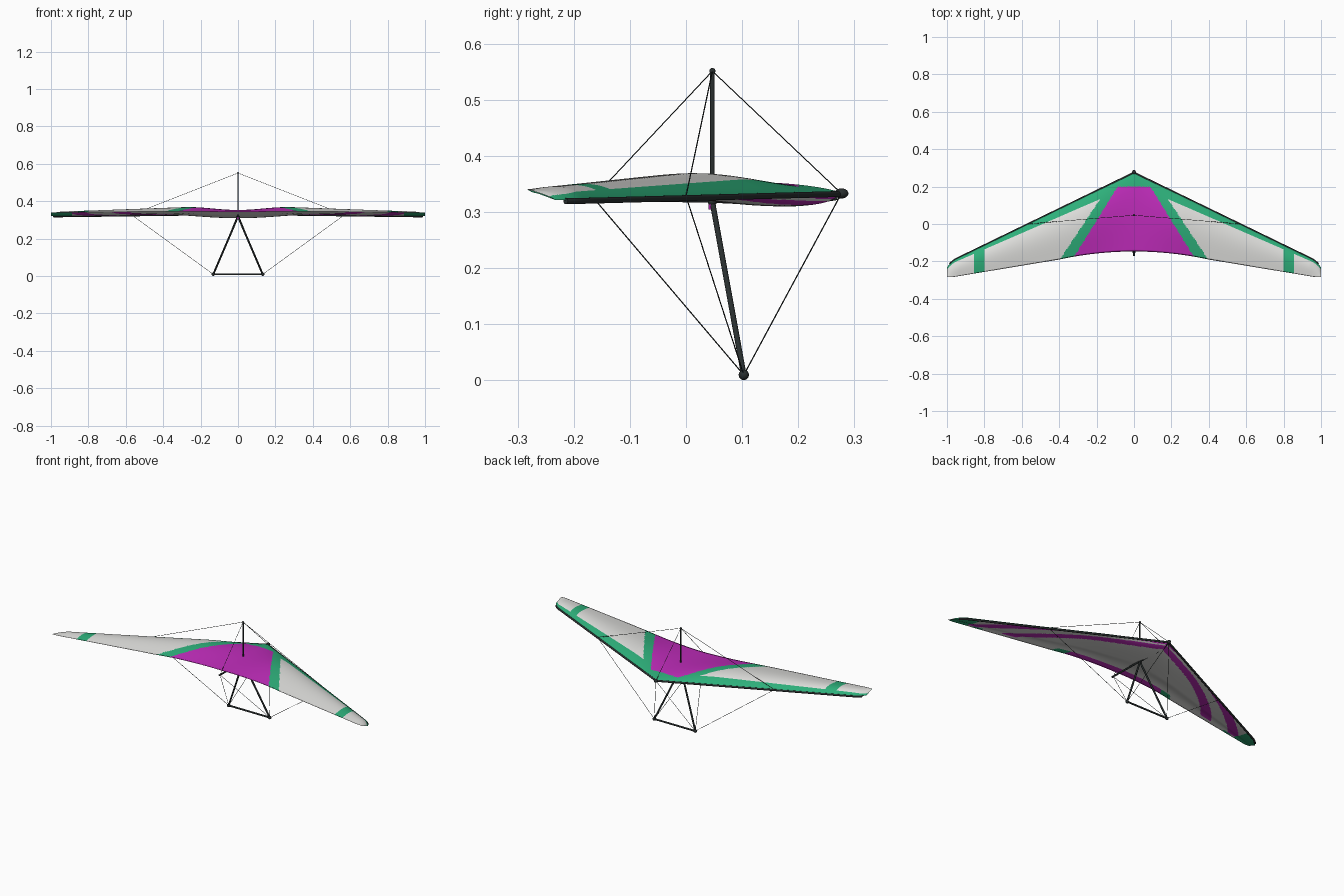
import bpy, bmesh, math
from mathutils import Vector

if "Cube" in bpy.data.objects:
    bpy.data.objects.remove(bpy.data.objects["Cube"])


def material(name, rgb):
    m = bpy.data.materials.new(name)
    m.diffuse_color = (*rgb, 1)
    m.use_nodes = True
    m.node_tree.nodes["Principled BSDF"].inputs["Base Color"].default_value = m.diffuse_color
    return m


WHITE = material("sail white", (0.74, 0.74, 0.72))
MAGENTA = material("sail magenta", (0.52, 0.025, 0.49))
GREEN = material("sail green", (0.027, 0.43, 0.195))
BLACK = material("frame black", (0.022, 0.028, 0.028))


def lerp(table, x):
    for (x0, y0), (x1, y1) in zip(table, table[1:]):
        if x <= x1:
            k = (x - x0) / (x1 - x0)
            return y0 + (y1 - y0) * k
    return table[-1][1]


# ---- sail shape: u is the distance from the centre, t runs nose to tail ----
def lead_y(u):
    return 0.275 - 0.485 * u - 0.022 * max(0, (u - 0.95) / 0.05) ** 2


def trail_y(u):
    if u < 0.4:
        return -0.147 - 0.043 * (u / 0.4) ** 2
    return -0.19 - 0.165 * (u - 0.4) + 0.006 * max(0, (u - 0.96) / 0.04) ** 2


def lead_z(u):
    return 0.334 - 0.013 * u


def trail_z(u):
    return lerp([(0, 0.342), (0.3, 0.346), (1, 0.340)], u)


def camber(u):
    return 0.0165 + 0.016 * math.sin(min(u / 0.27, 1) * math.pi / 2) ** 2 - 0.026 * max(0, u - 0.27) ** 1.0


def sail_point(x, t, upper):
    u = abs(x)
    y = lead_y(u) + (trail_y(u) - lead_y(u)) * t
    z = lead_z(u) + (trail_z(u) - lead_z(u)) * t
    tip = min(1, max(0, 1 - u) / 0.06) ** 0.5
    top = camber(u) * math.sin(math.pi * t ** 0.7) * (0.15 + 0.85 * tip)
    if upper:
        return Vector((x, y, z + top))
    belly = 0.004 + 0.022 * max(0, 1 - (u / 0.4) ** 2) ** 2
    low = -belly * math.sin(math.pi * min(1, t / 0.9) ** 0.55) * tip
    # rear strip is a single layer just under the top cloth
    k = min(1, max(0, (t - 0.6) / 0.3))
    k = k * k * (3 - 2 * k)
    return Vector((x, y, z + low * (1 - k) + (top - 0.0015 * (1 - t) / 0.1) * k))


def top_paint(u, y):
    band = lerp([(0, 0.075), (0.18, 0.055), (0.8, 0.022), (1, 0.012)], u)
    if y < min(0.2, 0.285 - u) and u < 0.14 + 0.62 * (0.115 - y):
        return 1
    if lead_y(u) - y < band or u < 0.18 + 0.667 * (0.135 - y):
        return 2
    return 2 if 0.80 < u < 0.855 else 0


def bottom_paint(u, y, t):
    if u > 0.89:
        return 2
    if t > 0.9:
        return top_paint(u, y)

    def stripe(v):
        return 0.43 - 1.4 * v - 1.6 * v * v
    if abs(u - stripe(y)) < 0.036 or abs(u - 0.235 - stripe(y + 0.065)) < 0.036:
        return 1
    return 0


def build_sail():
    nx, nt = 320, 56
    bm = bmesh.new()
    ts = [(j / nt) ** 1.4 for j in range(nt + 1)]
    xs = [-1 + 2 * i / nx for i in range(nx + 1)]
    for upper in (True, False):
        grid = [[bm.verts.new(sail_point(x, t, upper)) for t in ts] for x in xs]
        for i in range(nx):
            for j in range(nt):
                q = [grid[i][j], grid[i][j + 1], grid[i + 1][j + 1], grid[i + 1][j]]
                f = bm.faces.new(q if upper else q[::-1])
                f.smooth = True
                c = f.calc_center_median()
                tm = (ts[j] + ts[j + 1]) / 2
                f.material_index = top_paint(abs(c.x), c.y) if upper else bottom_paint(abs(c.x), c.y, tm)
    bmesh.ops.remove_doubles(bm, verts=bm.verts, dist=0.00005)
    me = bpy.data.meshes.new("sail")
    bm.to_mesh(me)
    bm.free()
    for m in (WHITE, MAGENTA, GREEN):
        me.materials.append(m)
    bpy.context.collection.objects.link(bpy.data.objects.new("sail", me))


def tube(name, pts, r, mat=BLACK, sides=3):
    """Round bar swept along a path, stored as a mesh."""
    cu = bpy.data.curves.new(name, 'CURVE')
    cu.dimensions = '3D'
    cu.bevel_depth = r
    cu.bevel_resolution = sides
    cu.use_fill_caps = True
    sp = cu.splines.new('POLY')
    sp.points.add(len(pts) - 1)
    for p, co in zip(sp.points, pts):
        p.co = (*co, 1)
    tmp = bpy.data.objects.new(name + "_path", cu)
    bpy.context.collection.objects.link(tmp)
    bpy.context.view_layer.update()
    dg = bpy.context.evaluated_depsgraph_get()
    me = bpy.data.meshes.new_from_object(tmp.evaluated_get(dg))
    bpy.data.objects.remove(tmp)
    me.materials.clear()
    me.materials.append(mat)
    ob = bpy.data.objects.new(name, me)
    bpy.context.collection.objects.link(ob)
    bpy.ops.object.select_all(action='DESELECT')
    ob.select_set(True)
    bpy.context.view_layer.objects.active = ob
    bpy.ops.object.shade_smooth_by_angle(angle=math.radians(50))
    return ob


def ball(name, loc, r, scale=(1, 1, 1)):
    bpy.ops.mesh.primitive_uv_sphere_add(segments=16, ring_count=10, radius=r, location=loc)
    ob = bpy.context.object
    ob.name = name
    ob.scale = scale
    ob.data.materials.append(BLACK)
    bpy.ops.object.shade_smooth()


build_sail()

# ---- frame ----
NOSE = (0, 0.277, 0.333)
TAIL = (0, -0.165, 0.325)
MAST = (0, 0.047, 0.551)
APEX = (0, 0.047, 0.318)
tube("keel", [(0, 0.27, 0.326), (0, 0.19, 0.314), (0, 0.05, 0.321), (0, -0.172, 0.325)], 0.005)
tube("king_post", [(0, 0.047, 0.32), MAST], 0.004)
ball("king_post_cap", MAST, 0.0055)
ball("nose_cap", NOSE, 0.009, (1.1, 1.4, 1))
ball("apex_joint", APEX, 0.008)
tube("hang_loop", [(0, 0.046, 0.317), (0, 0.046, 0.304)], 0.006, MAGENTA)
tube("base_bar", [(-0.132, 0.103, 0.0095), (0.132, 0.103, 0.0095)], 0.005)

for side, label in ((-1, "left"), (1, "right")):
    corner = (side * 0.132, 0.103, 0.0095)
    spar = (side * 0.57, 0.0, 0.328)
    edge = [(side * u, lead_y(u) - 0.001, lead_z(u) - 0.002)
            for u in (0, 0.3, 0.6, 0.9, 0.95, 0.97, 0.985)]
    tube("leading_edge_" + label, edge, 0.0055)
    tube("upright_" + label, [APEX, corner], 0.005)
    ball("corner_joint_" + label, corner, 0.0092)
    # rigging wires
    for part, end in (("nose", NOSE), ("tail", TAIL), ("side", spar)):
        tube("lower_%s_wire_%s" % (part, label), [corner, end], 0.0011, sides=1)
    tube("upper_side_wire_" + label, [MAST, spar], 0.0011, sides=1)

tube("upper_nose_wire", [MAST, NOSE], 0.0011, sides=1)
tube("upper_tail_wire", [MAST, TAIL], 0.0011, sides=1)
